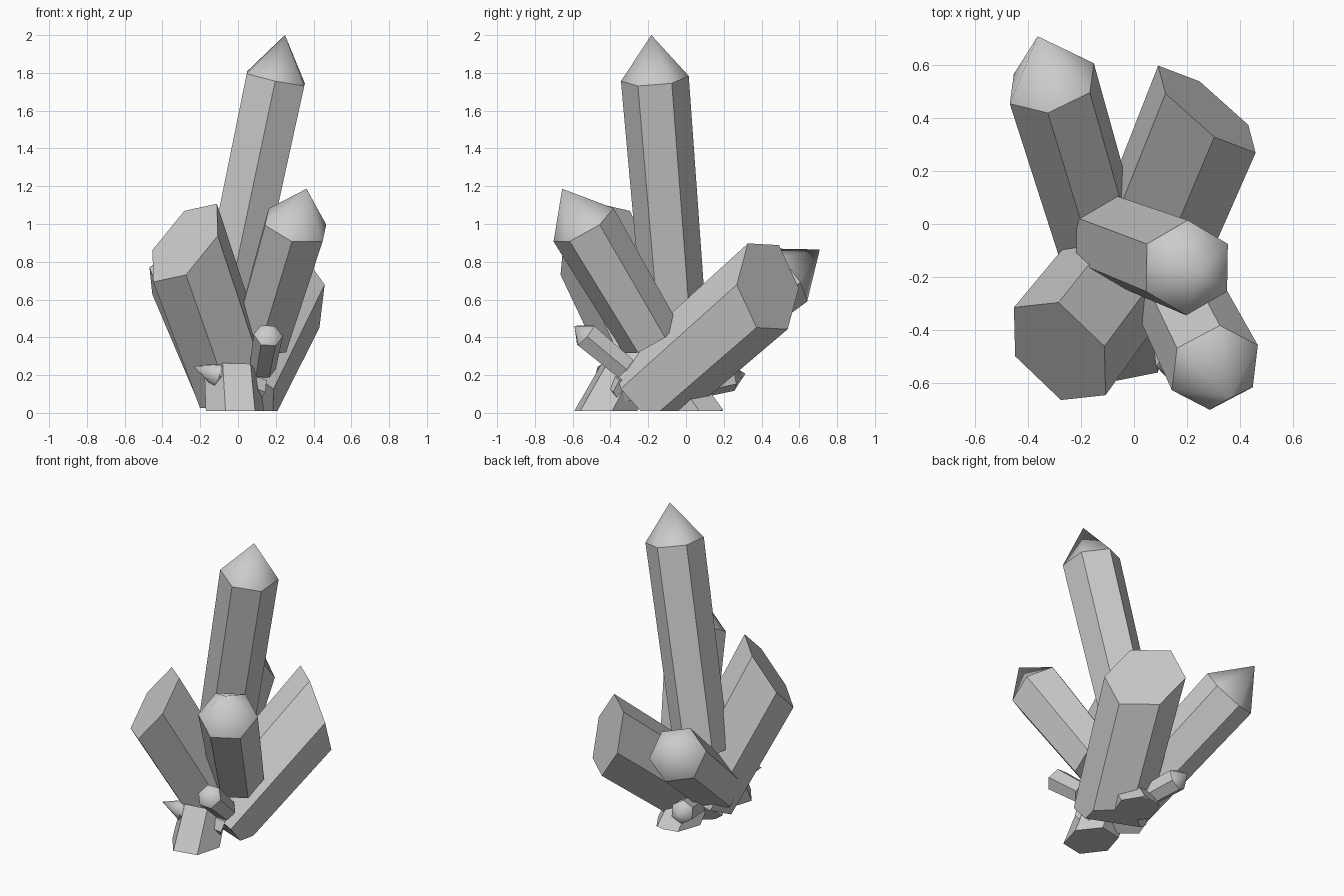
import bpy, bmesh
from mathutils import Vector
from math import cos, sin, pi

if "Cube" in bpy.data.objects:
    bpy.data.objects.remove(bpy.data.objects["Cube"])

FLOOR = 0.01


def crystal(name, base, top, r0, r1, hint, tip=0.0, cut=None):
    """Six-sided shaft from base to top; ends in a cone tip or an oblique flat cut."""
    base, top = Vector(base), Vector(top)
    d = (top - base).normalized()
    u = Vector(hint)
    u = (u - d * u.dot(d)).normalized()
    w = d.cross(u)
    bm = bmesh.new()
    low, high = [], []
    for i in range(6):
        a = i * pi / 3
        o = u * cos(a) + w * sin(a)
        p = top + o * r1
        if cut:
            n = Vector(cut)
            p += d * (-(p - top).dot(n) / d.dot(n))
        low.append(bm.verts.new(base + o * r0))
        high.append(bm.verts.new(p))
    bm.faces.new(low[::-1])
    for i in range(6):
        j = (i + 1) % 6
        bm.faces.new((low[i], low[j], high[j], high[i]))
    if tip:
        apex = bm.verts.new(top + d * tip)
        for i in range(6):
            bm.faces.new((high[i], high[(i + 1) % 6], apex)).smooth = True
    else:
        bm.faces.new(high)
    # Trim anything under the floor and close the hole
    res = bmesh.ops.bisect_plane(bm, geom=bm.verts[:] + bm.edges[:] + bm.faces[:],
                                 plane_co=(0, 0, FLOOR), plane_no=(0, 0, 1),
                                 clear_inner=True)
    rim = [e for e in bm.edges if e.is_boundary]
    if rim:
        bmesh.ops.holes_fill(bm, edges=rim, sides=0)
    bmesh.ops.recalc_face_normals(bm, faces=bm.faces[:])
    me = bpy.data.meshes.new(name)
    bm.to_mesh(me)
    bm.free()
    ob = bpy.data.objects.new(name, me)
    bpy.context.collection.objects.link(ob)
    return ob


# Large pointed crystals
crystal("tall_crystal", (-0.075, -0.06, 0.47), (0.2, -0.165, 1.77), 0.168, 0.18,
        (0.0, 1, 0), tip=0.236)
crystal("front_right_crystal", (0.125, -0.187, 0.397), (0.305, -0.542, 0.995), 0.165, 0.183,
        (0.16, 0.085, 0), tip=0.23)
crystal("back_left_crystal", (-0.1, -0.17, 0.2), (-0.31, 0.53, 0.73), 0.165, 0.18,
        (0.015, 0.11, -0.14), tip=0.23)

# Large obliquely cut crystals
crystal("front_left_crystal", (-0.01, -0.13, 0.12), (-0.28, -0.48, 0.9), 0.222, 0.238,
        (-0.193, -0.062, -0.096), cut=(-0.63, -0.53, 0.56))
crystal("back_right_crystal", (0.0, -0.23, 0.085), (0.275, 0.433, 0.67), 0.225, 0.24,
        (0.207, -0.128, 0.046), cut=(0.64, 0.73, 0.26))

# Small pointed crystals
crystal("small_front_crystal", (0.13, -0.32, 0.235), (0.16, -0.53, 0.41), 0.07, 0.078,
        (1, 0, 0), tip=0.08)
crystal("small_back_crystal", (-0.06, -0.02, 0.13), (-0.14, 0.24, 0.19), 0.07, 0.075,
        (0, 0, 1), tip=0.08)

# Low stubs resting on the floor
crystal("front_stub", (-0.01, -0.47, -0.08), (-0.03, -0.32, 0.2), 0.16, 0.15,
        (1, 0.2, 0))
crystal("back_stub", (0.03, 0.09, -0.06), (0.0, -0.06, 0.16), 0.14, 0.13,
        (1, 0.2, 0))
crystal("front_shard", (0.12, -0.32, 0.12), (-0.12, -0.42, 0.205), 0.07, 0.065,
        (0, 1, 0), tip=0.13)
